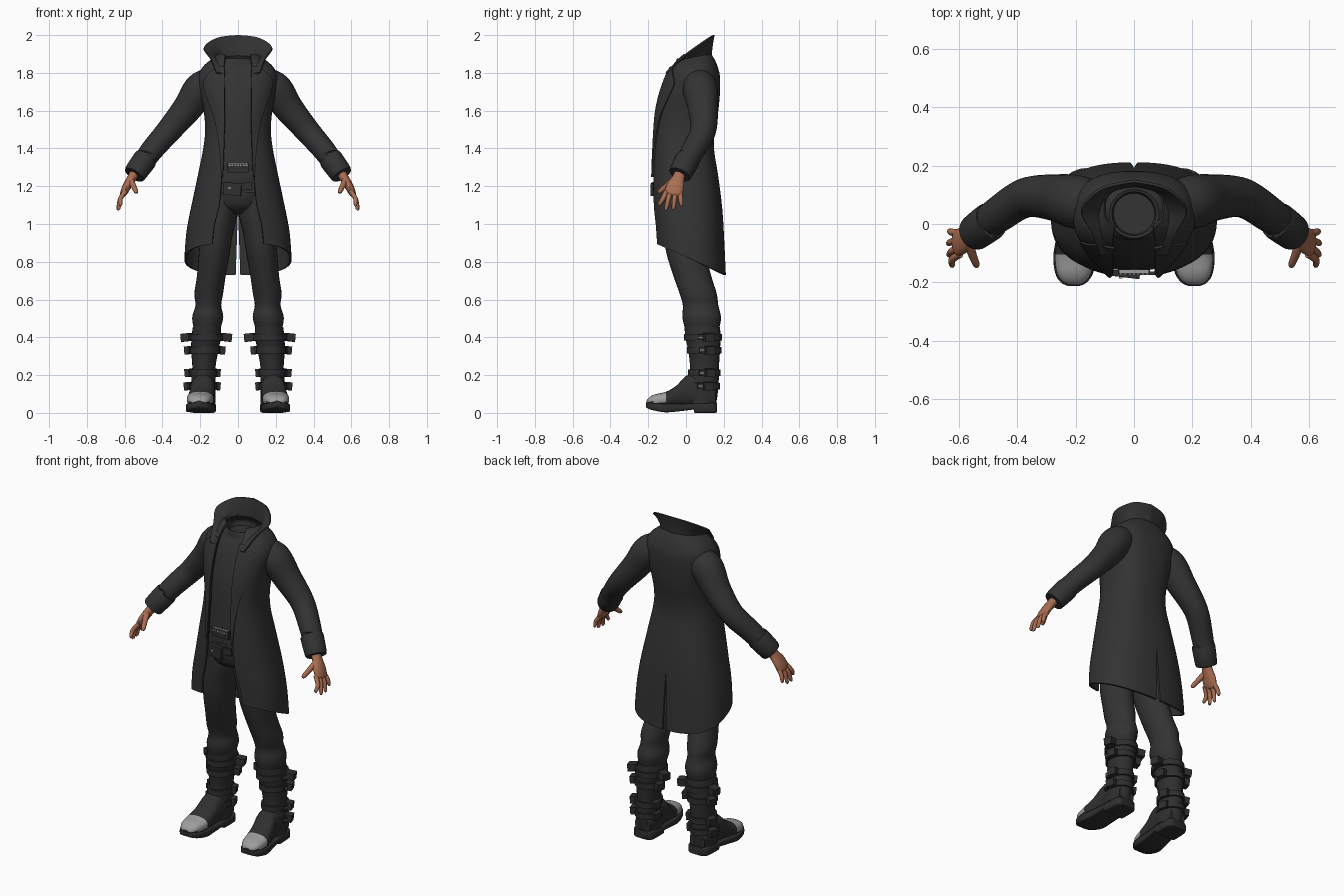
import bpy, bmesh, math
from mathutils import Vector, Matrix

if "Cube" in bpy.data.objects:
    bpy.data.objects.remove(bpy.data.objects["Cube"])

def material(name, rgb):
    m = bpy.data.materials.new(name)
    m.diffuse_color = (*rgb, 1)
    m.use_nodes = True
    m.node_tree.nodes["Principled BSDF"].inputs["Base Color"].default_value = m.diffuse_color
    return m

CLOTH = material("black cloth", (0.033, 0.033, 0.033))
LEATHER = material("black leather", (0.028, 0.028, 0.029))
SKIN = material("brown skin", (0.40, 0.155, 0.085))
STEEL = material("grey steel", (0.34, 0.34, 0.34))

def spline(pts, steps):
    """Catmull-Rom resampling of tuples of any length."""
    out = []
    for i in range(len(pts) - 1):
        p = [pts[max(0, min(len(pts) - 1, i + k))] for k in (-1, 0, 1, 2)]
        for s in range(steps):
            t = s / steps
            out.append(tuple(0.5 * (2*b + (c-a)*t + (2*a-5*b+4*c-d)*t*t + (3*b-a-3*c+d)*t**3)
                             for a, b, c, d in zip(*p)))
    return out + [tuple(pts[-1])]

def finish(bm, name, mat, mirror=True, solid=0, angle=45, second=None, rule=None):
    bmesh.ops.recalc_face_normals(bm, faces=bm.faces)
    me = bpy.data.meshes.new(name)
    bm.to_mesh(me)
    bm.free()
    me.materials.append(mat)
    if second:
        me.materials.append(second)
        for f in me.polygons:
            f.material_index = int(rule(f.center))
    ob = bpy.data.objects.new(name, me)
    bpy.context.collection.objects.link(ob)
    if mirror:
        ob.modifiers.new("mirror", 'MIRROR').merge_threshold = 0.0008
    if solid:
        s = ob.modifiers.new("thickness", 'SOLIDIFY')
        s.thickness, s.offset = solid, 0
    bpy.ops.object.select_all(action='DESELECT')
    ob.select_set(True)
    bpy.context.view_layer.objects.active = ob
    bpy.ops.object.convert(target='MESH')
    bpy.ops.object.shade_smooth_by_angle(angle=math.radians(angle))
    return ob

def loft(name, rings, mat, closed=True, **kw):
    bm = bmesh.new()
    vs = [[bm.verts.new(p) for p in r] for r in rings]
    n = len(vs[0])
    for a, b in zip(vs, vs[1:]):
        for i in range(n if closed else n - 1):
            j = (i + 1) % n
            bm.faces.new((a[i], a[j], b[j], b[i]))
    if closed:
        bm.faces.new(vs[0])
        bm.faces.new(vs[-1])
    return finish(bm, name, mat, **kw)

def power(v, e):
    return math.copysign(abs(v) ** e, v)

def oval(cx, cy, rx, ry, z, n=2, count=28):
    a = [2 * math.pi * i / count for i in range(count)]
    return [(cx + rx * power(math.sin(t), 2/n), cy - ry * power(math.cos(t), 2/n), z) for t in a]

def tube(name, path, mat, steps=4, count=16, **kw):
    """Path rows: x, y, z, radius along y, radius across."""
    rows = spline(path, steps)
    rings = []
    for i, r in enumerate(rows):
        t = (Vector(rows[min(i+1, len(rows)-1)][:3]) - Vector(rows[max(i-1, 0)][:3])).normalized()
        u = (Vector((0, 1, 0)) - t * t.y).normalized()
        v = t.cross(u)
        rings.append([Vector(r[:3]) + u * r[3] * math.cos(k * 2*math.pi/count)
                      + v * r[4] * math.sin(k * 2*math.pi/count) for k in range(count)])
    return loft(name, rings, mat, **kw)

def boxes(name, items, mat, **kw):
    """Items: centre, size, tilt about y, turn about z."""
    bm = bmesh.new()
    for loc, size, tilt, turn in items:
        m = (Matrix.Translation(loc) @ Matrix.Rotation(turn, 4, 'Z')
             @ Matrix.Rotation(tilt, 4, 'Y') @ Matrix.Diagonal((*size, 1)))
        bmesh.ops.create_cube(bm, size=1, matrix=m)
    return finish(bm, name, mat, angle=30, **kw)

# Coat body: z, half width, front y, back y, half gap at the front
N = 2.5
coat = spline([(.73, .278, -.16, .205, .135), (.9, .268, -.165, .197, .125), (1.08, .243, -.172, .186, .10),
               (1.25, .208, -.175, .165, .085), (1.4, .178, -.17, .142, .078), (1.5, .168, -.165, .148, .075),
               (1.6, .176, -.155, .165, .075), (1.7, .195, -.13, .174, .075), (1.78, .203, -.10, .174, .075),
               (1.83, .18, -.075, .162, .073), (1.865, .14, -.05, .148, .07), (1.895, .10, -.02, .13, .065)], 4)

def coat_at(z):
    for a, b in zip(coat, coat[1:]):
        if a[0] <= z <= b[0]:
            t = (z - a[0]) / (b[0] - a[0])
            return [p + (q - p) * t for p, q in zip(a, b)]
    return coat[-1]

rings = []
for z, a, yf, yb, g in coat:
    vent = max(0, 1.08 - z) * 0.035
    t0 = math.asin((g / a) ** (N/2))
    t1 = math.pi - math.asin((vent / a) ** (N/2))
    ring = []
    for i in range(33):
        t = t0 + (t1 - t0) * i / 32
        x = a * abs(math.sin(t)) ** (2/N) if i < 32 else vent
        y = (yf + yb) / 2 - (yb - yf) / 2 * power(math.cos(t), 2/N)
        # slanted hem, longer at the back
        zz = z if z > 1.1 else 1.1 - (1.1 - z) / .37 * (1.1 - (.9 - (y + .16) * .466))
        ring.append((x, y, zz))
    rings.append(ring)
loft("coat_body", rings, CLOTH, closed=False, solid=.012, angle=50)

# Lapels lying on the coat front
edge = spline([(1.25, .088), (1.4, .098), (1.55, .122), (1.66, .16), (1.74, .182), (1.785, .165), (1.83, .115)], 5)
rings = []
for z, xo in edge:
    _, a, yf, yb, g = coat_at(z)
    row = []
    for i in range(9):
        x = g - .004 + (xo - g + .004) * i / 8
        y = (yf + yb) / 2 - (yb - yf) / 2 * (1 - min(.995, x / a) ** N) ** (1/N)
        row.append((x, y - .011, z))
    rings.append(row)
loft("lapel", rings, CLOTH, closed=False, solid=.01)

# Raised flaring collar
base = spline([(.072, -.10, 1.79), (.10, -.035, 1.85), (.115, .04, 1.872), (.085, .108, 1.885), (0, .132, 1.89)], 6)
rim = spline([(.115, -.105, 1.80), (.145, -.03, 1.875), (.18, .05, 1.935), (.11, .122, 1.985), (0, .147, 2.0)], 6)
rings = []
for k in range(7):
    t = k / 6
    rings.append([tuple(p + (q - p) * (t if c == 2 else t ** 1.5) for c, (p, q) in enumerate(zip(b, r)))
                  for b, r in zip(base, rim)])
loft("collar", rings, CLOTH, closed=False, solid=.009)

# Shirt with a shallow neck opening
rings = []
for z, a, yf, yb, g in coat:
    if 1.15 < z < 1.84:
        rings.append(oval(0, (yf + yb) / 2, a - .02, (yb - yf) / 2 - .017, z, N, 40))
rings += [oval(0, .035, .105, .09, 1.855, 2, 40), oval(0, .035, .085, .083, 1.875, 2, 40),
          oval(0, .035, .076, .075, 1.872, 2, 40), oval(0, .035, .07, .07, 1.845, 2, 40)]
loft("shirt", rings, CLOTH, mirror=False)

# Sleeves and cuffs
tube("sleeve", [(.12, .065, 1.755, .075, .075), (.195, .075, 1.715, .092, .09), (.27, .09, 1.61, .08, .078),
                (.37, .09, 1.49, .068, .066), (.46, .035, 1.385, .062, .06), (.54, -.025, 1.275, .054, .053)],
     CLOTH, 6, 24)
tube("cuff", [(.488, .012, 1.347, .061, .06), (.494, .008, 1.339, .066, .064),
              (.545, -.03, 1.268, .062, .06), (.549, -.033, 1.262, .055, .053)], CLOTH, 2, 24)

# Hands
tube("palm", [(.53, -.02, 1.30, .03, .026), (.558, -.038, 1.25, .032, .025), (.585, -.055, 1.205, .046, .023),
              (.605, -.066, 1.165, .046, .019), (.61, -.07, 1.15, .03, .012)], SKIN)
for i, (y0, y1, x1, z1) in enumerate([(-.103, -.14, .622, 1.095), (-.08, -.105, .632, 1.073),
                                      (-.055, -.066, .634, 1.075), (-.032, -.025, .63, 1.095)]):
    tube(f"finger_{i+1}", [(.595, y0, 1.175, .013, .013), (.622, (y0 + y1) / 2, 1.135, .0125, .0125),
                           (x1, y1, z1 + .01, .010, .010), (x1 - .001, y1, z1, .004, .004)], SKIN, 4, 10)
tube("thumb", [(.57, -.06, 1.235, .019, .019), (.553, -.105, 1.20, .015, .015),
               (.54, -.138, 1.172, .012, .012), (.538, -.146, 1.163, .005, .005)], SKIN, 4, 10)

# Trousers
loft("trouser_hips", [oval(0, cy, a, b, z, 2.4, 32) for z, cy, a, b in spline(
    [(1.055, 0, .09, .07), (1.09, 0, .14, .125), (1.16, -.005, .155, .145), (1.24, -.008, .155, .145)], 3)],
    CLOTH, mirror=False)
leg = spline([(1.15, .085, 0, .08, .13), (1.05, .092, 0, .088, .125), (.95, .112, -.003, .085, .115),
              (.85, .125, 0, .082, .105), (.72, .142, .035, .076, .10), (.63, .155, .065, .076, .098),
              (.57, .157, .077, .068, .094), (.51, .16, .083, .082, .102), (.46, .163, .085, .074, .094),
              (.42, .165, .086, .06, .08)], 4)
loft("trouser_leg", [oval(cx, cy, rx, ry, z) for z, cx, cy, rx, ry in leg], CLOTH)

# Boot shafts
shaft = spline([(.455, .165, .086, .074, .094), (.40, .168, .09, .078, .093), (.33, .176, .096, .072, .084),
                (.25, .18, .098, .062, .077), (.19, .182, .096, .064, .078), (.12, .184, .085, .066, .085),
                (.05, .185, .08, .066, .08)], 4)
loft("boot_shaft", [oval(cx, cy, rx, ry, z) for z, cx, cy, rx, ry in shaft], LEATHER)

def foot(name, rows, n, mat, **kw):
    """Rows along y: y, centre x, half width, top z, bottom z."""
    loft(name, [[(x, y, z) for x, z, _ in oval(cx, (zt + zb) / 2, hw, (zt - zb) / 2, 0, n, 24)]
                for y, cx, hw, zt, zb in rows], mat, **kw)

foot("boot_foot", spline([(.155, .184, .05, .13, .03), (.10, .184, .064, .19, .03), (.01, .186, .064, .20, .03),
                          (-.05, .194, .067, .145, .03), (-.105, .201, .07, .112, .03), (-.165, .205, .06, .098, .03),
                          (-.195, .206, .042, .082, .035), (-.208, .206, .02, .065, .04)], 5), 2.5, LEATHER,
     second=STEEL, rule=lambda c: c.y < -.102 and c.z > .057)
foot("boot_sole", spline([(.165, .184, .045, .052, .002), (.14, .184, .066, .052, 0), (.045, .186, .069, .05, 0)], 3)
     + spline([(.04, .186, .069, .05, .018), (-.04, .194, .071, .048, .008), (-.11, .201, .075, .048, .003),
               (-.17, .205, .064, .052, .013), (-.20, .206, .044, .054, .022), (-.212, .206, .02, .054, .03)], 4),
     7, LEATHER)

# Boot straps, strap ends and buckles
tabs, buckles = [], []
for i, (z, cx, cy, rx, ry) in enumerate([(.40, .168, .09, .078, .093), (.332, .176, .096, .072, .084),
                                         (.212, .182, .097, .064, .078), (.142, .184, .089, .066, .083)]):
    loft(f"boot_strap_{i+1}", [oval(cx, cy, rx + o, ry + o, z + dz) for dz, o in
                               ((-.018, 0), (-.017, .008), (.017, .008), (.018, 0))], LEATHER, angle=30)
    reach = .022 if i == 0 else .008
    for side in (1, -1):
        out = reach if side > 0 or i < 2 else 0
        tabs.append(((cx + side * (rx + .004 + out), cy + .03, z), (.03 + out, .05, .042), side * .1, side * .3))
    buckles.append(((cx + rx + .012, cy - .012, z), (.008, .03, .03), 0, .1))
boxes("boot_strap_ends", tabs, LEATHER)
boxes("boot_buckles", buckles, LEATHER)
boxes("boot_buckle_pins", [((x + .005, y, z), (.004, .022, .006), 0, t) for (x, y, z), _, _, t in buckles], STEEL)

# Waist belts with a tilted buckle
def belt(name, z, h, tilt):
    loft(name, [[(x, y, zz + tilt * x) for x, y, zz in oval(0, -.007, .165 + o, .150 + o, z + dz, 2.5, 40)]
                for dz, o in ((-h, -.01), (-h, .004), (h, .004), (h, -.01))], LEATHER, mirror=False, angle=30)

belt("upper_belt", 1.295, .018, 0)
belt("lower_belt", 1.215, .022, .12)
boxes("upper_buckle", [((0, -.162, 1.298), (.11, .014, .05), 0, 0)], LEATHER, mirror=False)
boxes("upper_buckle_studs", [((-.045 + .015 * i, -.168, 1.31), (.009, .012, .008), 0, 0) for i in range(7)]
      + [((0, -.164, 1.323), (.10, .012, .003), 0, 0)], STEEL, mirror=False)
boxes("lower_buckle", [((-.03, -.172, 1.185), (.095, .022, .066), .08, -.12),
                       ((.045, -.168, 1.20), (.06, .012, .04), -.12, 0)], LEATHER, mirror=False)
boxes("lower_buckle_pin", [((-.045, -.183, 1.19), (.012, .006, .012), 0, 0)], STEEL, mirror=False)
